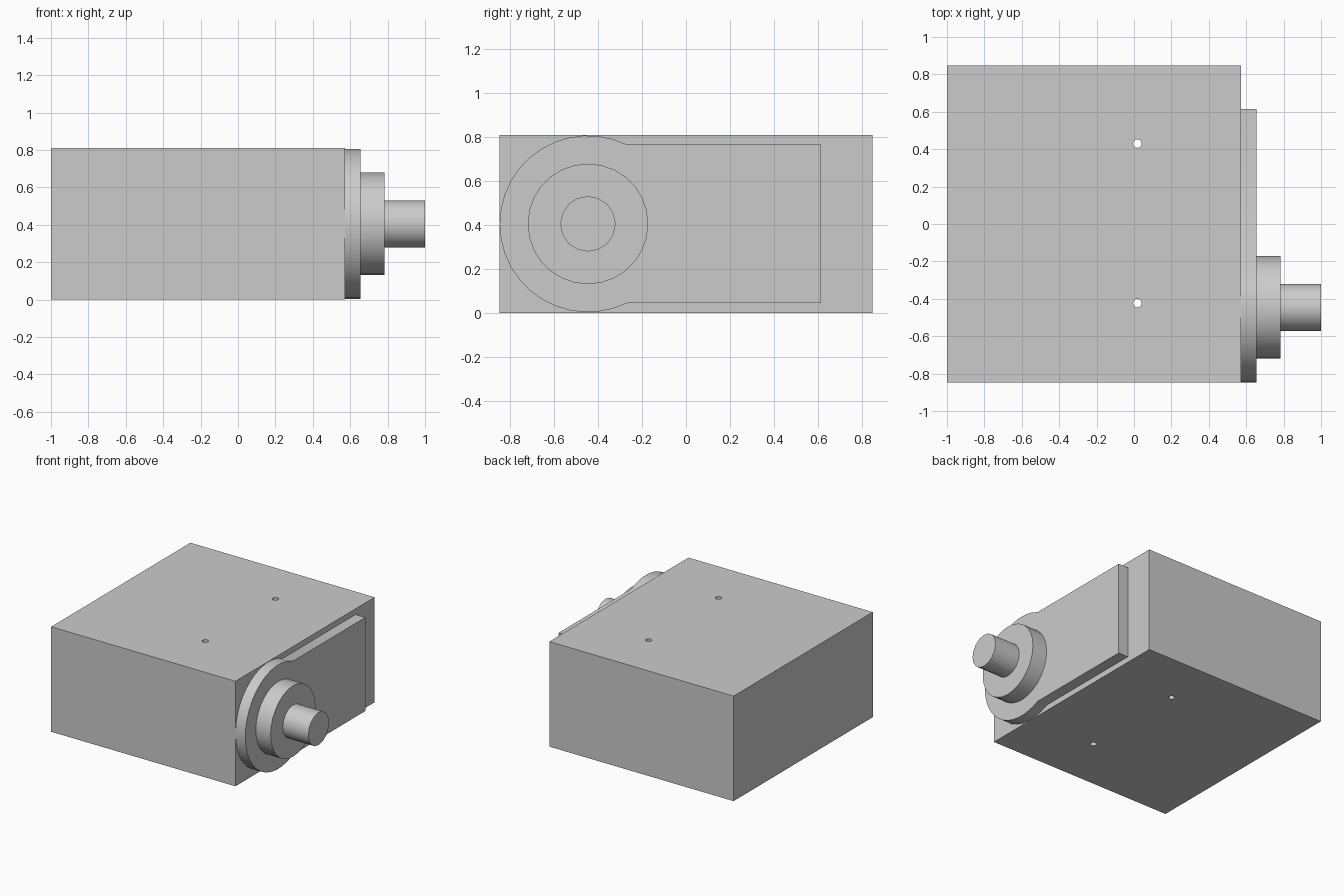
import bpy, bmesh, math
from mathutils import Matrix

cube = bpy.data.objects.get("Cube")
if cube:
    bpy.data.objects.remove(cube, do_unlink=True)

grey = bpy.data.materials.new("light_grey")
grey.use_nodes = True
COLOUR = (0.6, 0.6, 0.6, 1)
grey.diffuse_color = COLOUR
grey.node_tree.nodes["Principled BSDF"].inputs["Base Color"].default_value = COLOUR

HALF_Y, HEIGHT, FACE_X = 0.848, 0.81, 0.572
AXIS_Y, AXIS_Z = -0.446, 0.405


def finish(name, bm, smooth=False):
    """Turn a bmesh into a named, coloured object."""
    bmesh.ops.recalc_face_normals(bm, faces=bm.faces)
    mesh = bpy.data.meshes.new(name)
    bm.to_mesh(mesh)
    bm.free()
    mesh.materials.append(grey)
    obj = bpy.data.objects.new(name, mesh)
    bpy.context.collection.objects.link(obj)
    bpy.ops.object.select_all(action="DESELECT")
    obj.select_set(True)
    bpy.context.view_layer.objects.active = obj
    if smooth:
        bpy.ops.object.shade_smooth_by_angle(angle=math.radians(35))
    return obj


def extrude_profile(name, points, x0, x1):
    """Extrude a closed (y, z) outline along x."""
    bm = bmesh.new()
    face = bm.faces.new([bm.verts.new((x0, y, z)) for y, z in points])
    side = bmesh.ops.extrude_face_region(bm, geom=[face])["geom"]
    moved = [v for v in side if isinstance(v, bmesh.types.BMVert)]
    bmesh.ops.translate(bm, verts=moved, vec=(x1 - x0, 0, 0))
    return finish(name, bm, smooth=True)


def arc(radius, start, end, steps):
    """Points around the drive axis, as (y, z)."""
    angles = [start + (end - start) * i / steps for i in range(steps + 1)]
    return [(AXIS_Y + radius * math.cos(a), AXIS_Z + radius * math.sin(a)) for a in angles]


# Housing block
bm = bmesh.new()
bmesh.ops.create_cube(bm, size=1)
bmesh.ops.scale(bm, verts=bm.verts, vec=(FACE_X + 1, 2 * HALF_Y, HEIGHT))
bmesh.ops.translate(bm, verts=bm.verts, vec=((FACE_X - 1) / 2, 0, HEIGHT / 2))
housing = finish("housing", bm)

# Two mounting holes right through the housing
bm = bmesh.new()
for y in (-0.423, 0.43):
    bmesh.ops.create_cone(bm, cap_ends=True, segments=12, radius1=0.023, radius2=0.023,
                          depth=2, matrix=Matrix.Translation((0.018, y, HEIGHT / 2)))
cutter = finish("hole_cutter", bm)
cutter.hide_render = True
holes = housing.modifiers.new("mounting_holes", "BOOLEAN")
holes.operation = "DIFFERENCE"
holes.solver = "EXACT"
holes.object = cutter
bpy.context.view_layer.objects.active = housing
bpy.ops.object.modifier_apply(modifier=holes.name)
bpy.data.objects.remove(cutter, do_unlink=True)

# Keyhole-shaped side plate: round end joined to a slightly lower bar
RADIUS, BAR_HALF = 0.402, 0.361
meet = math.asin(BAR_HALF / RADIUS)
outline = arc(RADIUS, meet, 2 * math.pi - meet, 24)
outline += [(0.615, AXIS_Z - BAR_HALF), (0.615, AXIS_Z + BAR_HALF)]
extrude_profile("side_plate", outline, FACE_X, 0.656)

# Stepped boss and output shaft
for name, radius, sides, x0, x1 in (("boss", 0.274, 28, 0.656, 0.782),
                                    ("output_shaft", 0.126, 16, 0.782, 1.0)):
    extrude_profile(name, arc(radius, 0, 2 * math.pi, sides)[:-1], x0, x1)
